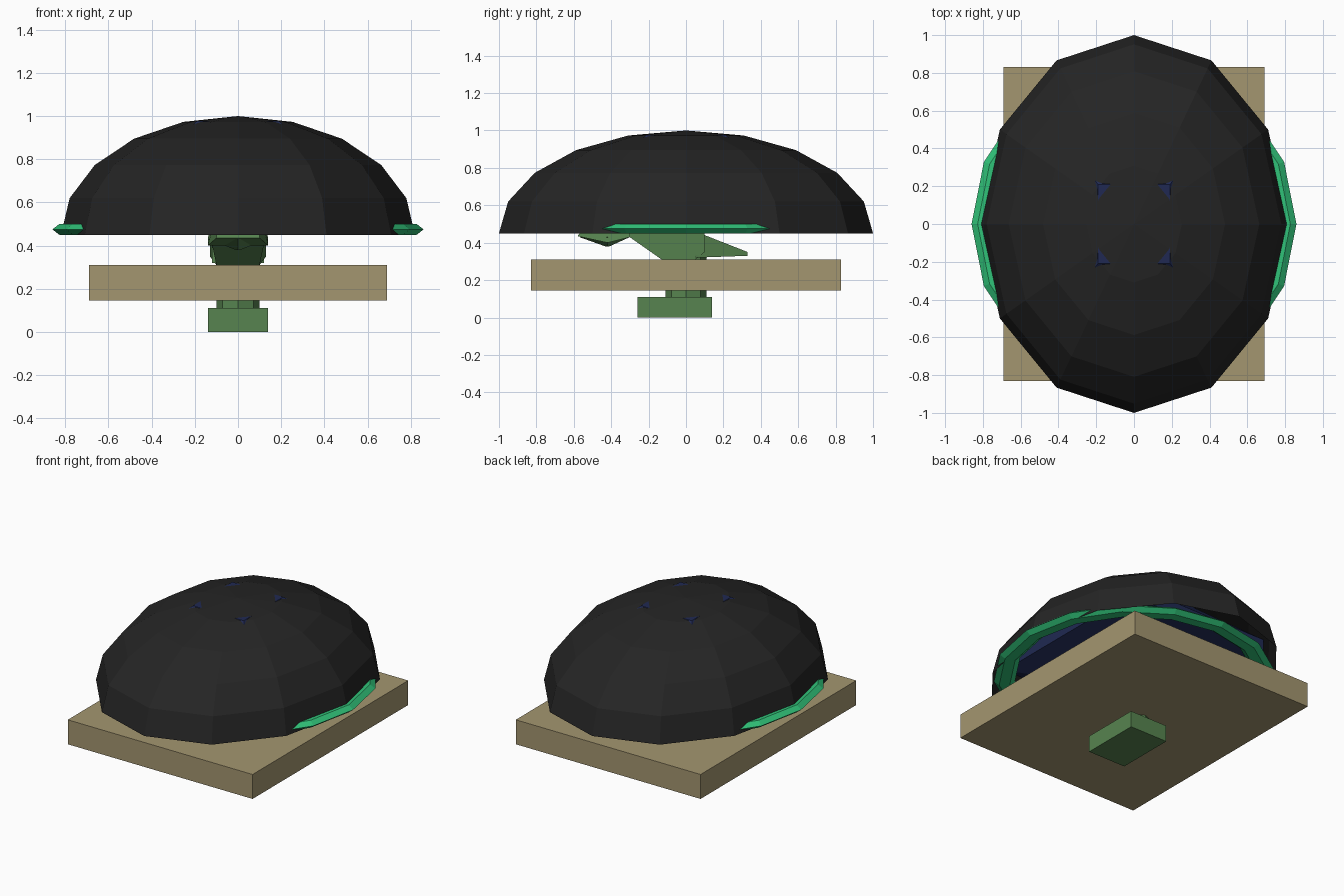
import bpy, bmesh
from math import cos, sin, pi
from mathutils import Matrix, Vector

if "Cube" in bpy.data.objects:
    bpy.data.objects.remove(bpy.data.objects["Cube"])


def material(name, rgb):
    m = bpy.data.materials.new(name)
    m.use_nodes = True
    m.diffuse_color = (*rgb, 1)
    m.node_tree.nodes["Principled BSDF"].inputs["Base Color"].default_value = (*rgb, 1)
    return m


black = material("charcoal black", (0.018, 0.018, 0.018))
navy = material("dark navy", (0.014, 0.022, 0.085))
bright = material("bright green", (0.03, 0.54, 0.19))
moss = material("moss green", (0.095, 0.23, 0.08))
sand = material("sand", (0.37, 0.305, 0.162))


def finish(name, bm, mat):
    bmesh.ops.recalc_face_normals(bm, faces=bm.faces)
    mesh = bpy.data.meshes.new(name)
    bm.to_mesh(mesh)
    bm.free()
    mesh.materials.append(mat)
    ob = bpy.data.objects.new(name, mesh)
    bpy.context.collection.objects.link(ob)
    return ob


def box(name, lo, hi, mat):
    bm = bmesh.new()
    bmesh.ops.create_cube(bm, size=1)
    lo, hi = Vector(lo), Vector(hi)
    bmesh.ops.scale(bm, vec=hi - lo, verts=bm.verts)
    bmesh.ops.translate(bm, vec=(lo + hi) / 2, verts=bm.verts)
    return finish(name, bm, mat)


def loft(name, rings, mat):
    """Skin a list of equal-length point rings and cap both ends."""
    bm = bmesh.new()
    loops = [[bm.verts.new(p) for p in ring] for ring in rings]
    n = len(loops[0])
    for a, b in zip(loops, loops[1:]):
        for i in range(n):
            j = (i + 1) % n
            bm.faces.new((a[i], a[j], b[j], b[i]))
    bm.faces.new(loops[0])
    bm.faces.new(loops[-1])
    return finish(name, bm, mat)


def flat_ring(hx, hy, z):
    return [(sx * hx, sy * hy, z) for sx, sy in ((-1, -1), (1, -1), (1, 1), (-1, 1))]


def upright_ring(y, half, low, high):
    return [(-half, y, low), (half, y, low), (half, y, high), (-half, y, high)]


def side_profile(name, points, widths, mat):
    """Closed (y, z) outline with a half width for each point."""
    return loft(name, [[(s * w, y, z) for (y, z), w in zip(points, widths)]
                       for s in (-1, 1)], mat)


# Open faceted shell: upper half of a sphere
bm = bmesh.new()
bmesh.ops.create_uvsphere(bm, u_segments=12, v_segments=10, radius=1)
bmesh.ops.delete(bm, geom=[v for v in bm.verts if v.co.z < -0.01], context='VERTS')
bmesh.ops.transform(bm, verts=bm.verts, matrix=Matrix.Translation((0, 0, 0.45))
                    @ Matrix.Diagonal((0.82, 1, 0.55, 1)))
finish("shell", bm, black)

# Flattened ring around the shell rim
rim = []
for i in range(16):
    a = 2 * pi * i / 16
    ring = []
    for k in range(6):
        t = 2 * pi * k / 6
        r = 0.795 + 0.065 * cos(t)
        ring.append((r * cos(a), r * sin(a), 0.475 + 0.029 * sin(t)))
    rim.append(ring)
bm = bmesh.new()
loops = [[bm.verts.new(p) for p in ring] for ring in rim]
for i in range(16):
    a, b = loops[i], loops[(i + 1) % 16]
    for k in range(6):
        bm.faces.new((a[k], a[(k + 1) % 6], b[(k + 1) % 6], b[k]))
finish("rim_ring", bm, bright)

# Inner body filling the shell
loft("inner_body", [flat_ring(0.42, 0.48, 0.54), flat_ring(0.53, 0.60, 0.58),
                    flat_ring(0.53, 0.60, 0.66), flat_ring(0.19, 0.21, 0.977)], navy)

# Board, foot and leg
box("board", (-0.69, -0.83, 0.145), (0.69, 0.83, 0.31), sand)
box("foot", (-0.14, -0.26, 0), (0.14, 0.14, 0.11), moss)
loft("leg", [[(0.1 * cos(pi * k / 4), 0.11 * sin(pi * k / 4), z) for k in range(8)]
             for z in (0.1, 0.36)], moss)

# Torso leaning forward under the shell
side_profile("torso", [(-0.33, 0.45), (-0.13, 0.31), (0.05, 0.31), (0.1, 0.35),
                       (0.1, 0.45), (0, 0.56), (-0.33, 0.56)],
             [0.13, 0.1, 0.1, 0.13, 0.13, 0.12, 0.12], moss)

# Tail tapering backward
loft("tail", [upright_ring(0.05, 0.12, 0.32, 0.46),
              upright_ring(0.33, 0.04, 0.33, 0.35)], moss)

# Head with a pointed chin
side_profile("head", [(-0.58, 0.435), (-0.42, 0.40), (-0.30, 0.43),
                      (-0.30, 0.54), (-0.5, 0.54)],
             [0.1, 0.14, 0.14, 0.12, 0.1], moss)
loft("chin", [[(-0.14, -0.42, 0.43), (0, -0.57, 0.43), (0.14, -0.42, 0.43),
               (0, -0.30, 0.43)],
              [(-0.01, -0.42, 0.38), (0, -0.43, 0.38), (0.01, -0.42, 0.38),
               (0, -0.41, 0.38)]], moss)
